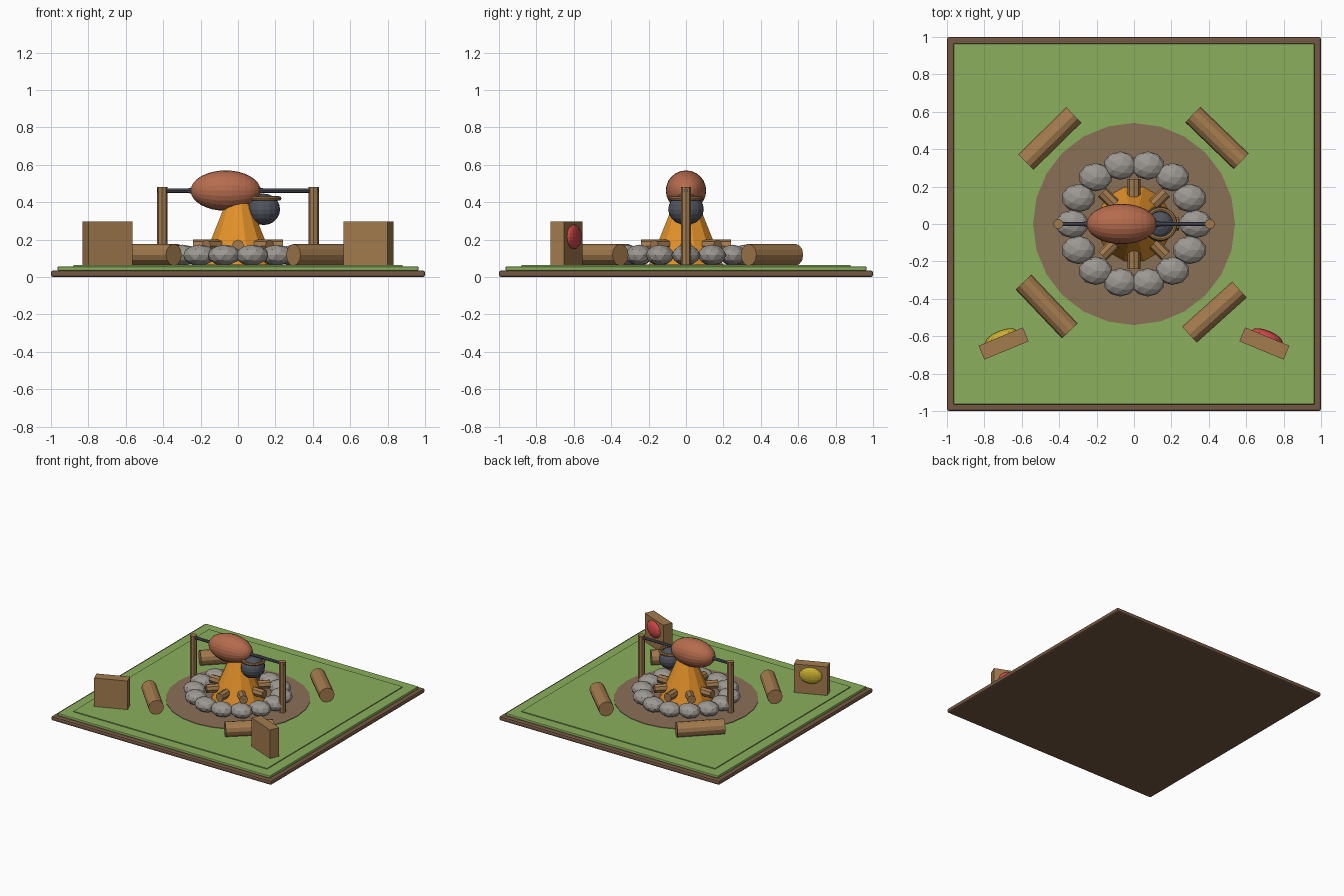
import bpy, bmesh, math
from mathutils import Matrix, Vector

old = bpy.data.objects.get("Cube")
if old:
    bpy.data.objects.remove(old, do_unlink=True)


def material(name, r, g, b):
    """Flat colour from 0-255 display values."""
    col = [((c / 255 + 0.055) / 1.055) ** 2.4 for c in (r, g, b)] + [1]
    m = bpy.data.materials.new(name)
    m.use_nodes = True
    m.diffuse_color = col
    bsdf = m.node_tree.nodes["Principled BSDF"]
    bsdf.inputs["Base Color"].default_value = col
    bsdf.inputs["Roughness"].default_value = 0.9
    return m


soil = material("soil brown", 116, 88, 66)
dirt = material("dirt brown", 138, 112, 86)
grass = material("grass green", 139, 175, 94)
wood = material("wood brown", 163, 123, 78)
stone = material("stone grey", 156, 151, 145)
flame = material("flame orange", 228, 146, 42)
roast = material("roast brown", 182, 108, 78)
iron = material("iron grey", 80, 84, 94)
red = material("cushion red", 205, 72, 72)
yellow = material("cushion yellow", 205, 178, 50)


def finish(bm, name, mat, loc=(0, 0, 0), turn=0, smooth=False):
    me = bpy.data.meshes.new(name)
    bm.to_mesh(me)
    bm.free()
    me.materials.append(mat)
    ob = bpy.data.objects.new(name, me)
    bpy.context.collection.objects.link(ob)
    ob.location = loc
    ob.rotation_euler.z = math.radians(turn)
    if smooth:
        me.shade_smooth()
    return ob


def box(name, mat, size, loc, turn=0, bevel=0):
    bm = bmesh.new()
    bmesh.ops.create_cube(bm, size=1, matrix=Matrix.Diagonal((*size, 1)))
    ob = finish(bm, name, mat, loc, turn)
    if bevel:
        mod = ob.modifiers.new("Bevel", "BEVEL")
        mod.width = bevel
        mod.segments = 2
    return ob


def cone(name, mat, r1, r2, depth, loc, sides, turn=0, lying=False):
    bm = bmesh.new()
    rot = Matrix.Rotation(math.pi / 2, 4, "Y") if lying else Matrix()
    bmesh.ops.create_cone(bm, cap_ends=True, segments=sides, radius1=r1,
                          radius2=r2, depth=depth, matrix=rot)
    return finish(bm, name, mat, loc, turn)


def ellipsoid(name, mat, radii, loc, turn=0, u=20, v=12, axis="Z"):
    bm = bmesh.new()
    rot = Matrix.Rotation(math.pi / 2, 4, axis)
    bmesh.ops.create_uvsphere(bm, u_segments=u, v_segments=v, radius=1,
                              matrix=Matrix.Diagonal((*radii, 1)) @ rot)
    return finish(bm, name, mat, loc, turn)


def ring(name, mat, major, minor, loc, sides=24, tube=8):
    """Torus made by spinning a small circle."""
    bm = bmesh.new()
    m = Matrix.Translation((major, 0, 0)) @ Matrix.Rotation(math.pi / 2, 4, "X")
    bmesh.ops.create_circle(bm, segments=tube, radius=minor, matrix=m)
    bmesh.ops.spin(bm, geom=bm.verts[:] + bm.edges[:], cent=(0, 0, 0),
                   axis=(0, 0, 1), angle=2 * math.pi, steps=sides,
                   use_merge=True)
    bmesh.ops.remove_doubles(bm, verts=bm.verts, dist=0.0001)
    bmesh.ops.recalc_face_normals(bm, faces=bm.faces)
    return finish(bm, name, mat, loc)


# Ground layers
box("soil_base", soil, (2, 2, 0.035), (0, 0, 0.0175), bevel=0.012)
box("grass_layer", grass, (1.93, 1.93, 0.022), (0, 0, 0.045), bevel=0.006)
box("grass_raised", grass, (1.76, 1.76, 0.014), (0, 0, 0.056))
cone("dirt_circle", dirt, 0.54, 0.54, 0.012, (0, 0, 0.061), 24)

# Ring of stones
count = 14
for i in range(count):
    a = 2 * math.pi * i / count
    bm = bmesh.new()
    bmesh.ops.create_icosphere(bm, subdivisions=2, radius=1,
                               matrix=Matrix.Diagonal((0.09, 0.076, 0.056, 1)))
    finish(bm, f"fire_stone_{i + 1}", stone,
           (0.33 * math.cos(a), 0.32 * math.sin(a), 0.117))

# Fire with crossed firewood
cone("flame", flame, 0.205, 0.03, 0.42, (0, 0, 0.275), 12, turn=15)
for i in range(4):
    cone(f"firewood_{i + 1}", wood, 0.034, 0.034, 0.48, (0, 0, 0.166),
         8, turn=45 * i, lying=True)

# Spit with roast
for side, x in (("left", 0.405), ("right", -0.405)):
    cone(f"spit_post_{side}", wood, 0.027, 0.027, 0.42, (x, 0, 0.27), 8)
cone("spit_rod", iron, 0.012, 0.012, 0.86, (0, 0, 0.462), 8, lying=True)
ellipsoid("roast", roast, (0.187, 0.108, 0.108), (-0.066, 0, 0.462),
          u=24, v=16, axis="Y")
cone("roast_collar_right", iron, 0.012, 0.022, 0.04, (-0.248, 0, 0.462), 8, lying=True)
cone("roast_collar_left", iron, 0.022, 0.012, 0.04, (0.116, 0, 0.462), 8, lying=True)

# Hanging pot with rim
ellipsoid("pot", iron, (0.088, 0.095, 0.084), (0.137, 0, 0.362), u=16, v=10)
ring("pot_rim", wood, 0.078, 0.012, (0.142, 0, 0.42))

# Log seats: x, y, turn
for i, (x, y, turn) in enumerate(((-0.45, 0.457, 44.5), (0.444, 0.46, -44),
                                  (-0.467, -0.441, -46.5), (0.43, -0.471, 42))):
    cone(f"log_seat_{i + 1}", wood, 0.058, 0.058, 0.36, (x, y, 0.119),
         12, turn=turn, lying=True)

# Upright boards, each with a round cushion on its rear face
for side, s, mat in (("left", 1, red), ("right", -1, yellow)):
    turn = -22.5 * s
    centre = Vector((0.697 * s, -0.639, 0.18))
    box(f"board_{side}", wood, (0.256, 0.08, 0.235), centre, turn)
    out = Matrix.Rotation(math.radians(turn), 3, "Z") @ Vector((0, 0.04, 0.035))
    ellipsoid(f"cushion_{side}", mat, (0.088, 0.032, 0.066), centre + out,
              turn, u=16, v=10)
